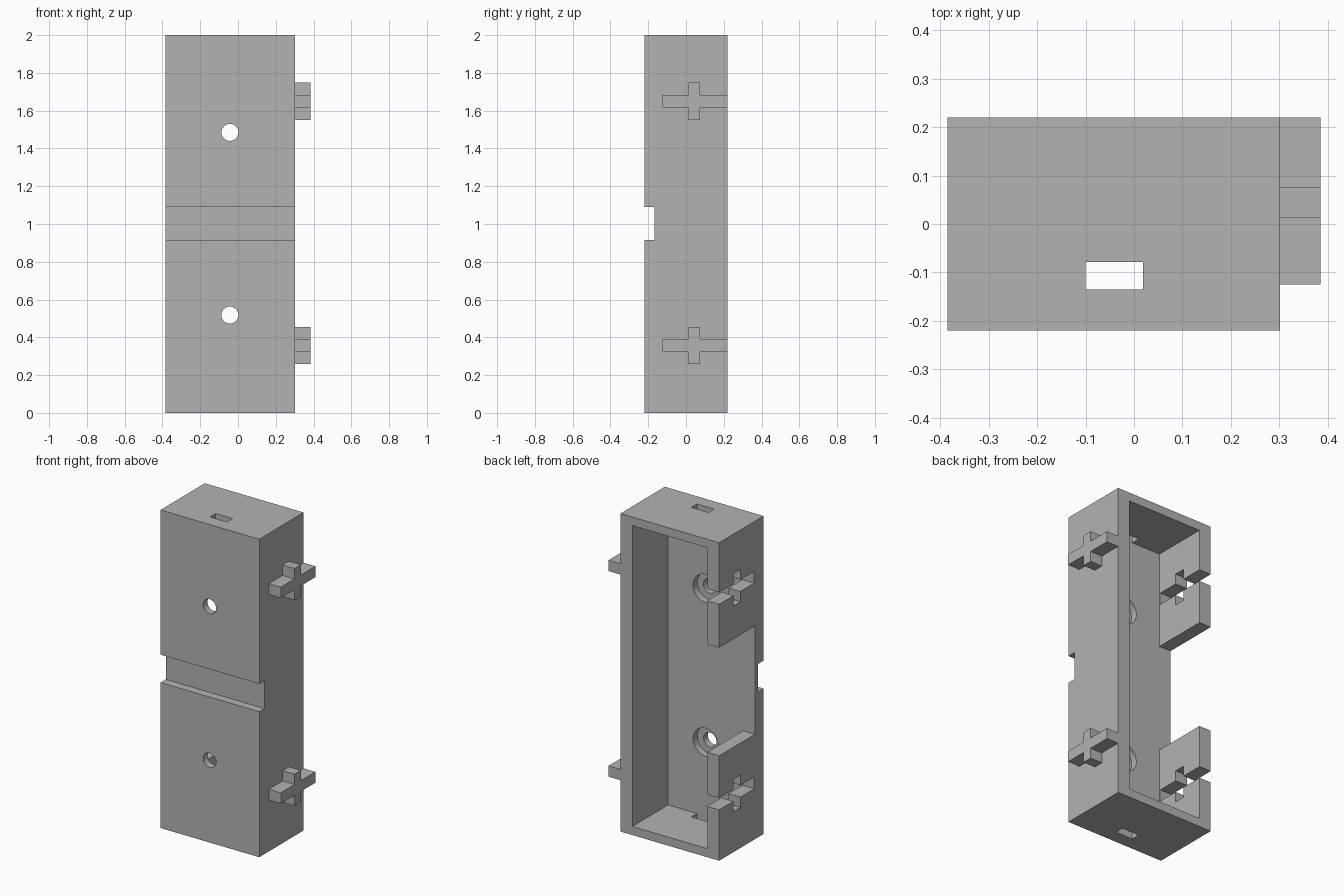
import bpy
import bmesh
from mathutils import Matrix, Vector

default = bpy.data.objects.get("Cube")
if default:
    bpy.data.objects.remove(default, do_unlink=True)

grey = bpy.data.materials.new("plain grey")
grey.use_nodes = True
colour = (0.45, 0.45, 0.45, 1)
grey.diffuse_color = colour
grey.node_tree.nodes["Principled BSDF"].inputs["Base Color"].default_value = colour

# Main dimensions
LEFT, RIGHT = 0.302, -0.385
FRONT, BACK, HEIGHT = -0.22, 0.22, 2.0
SIDE, CAP = 0.083, 0.054
FLOOR = -0.135
HOLE_X = -0.043
PEG_HEIGHTS = (0.357, 1.65)
HOLE_HEIGHTS = (0.518, 1.485)
OVER = 0.05


def finish(bm, name):
    bmesh.ops.recalc_face_normals(bm, faces=bm.faces)
    mesh = bpy.data.meshes.new(name)
    bm.to_mesh(mesh)
    bm.free()
    mesh.materials.append(grey)
    obj = bpy.data.objects.new(name, mesh)
    bpy.context.collection.objects.link(obj)
    return obj


def box(name, x, y, z):
    bm = bmesh.new()
    size = Vector((x[1] - x[0], y[1] - y[0], z[1] - z[0]))
    centre = Vector((sum(x), sum(y), sum(z))) / 2
    bmesh.ops.create_cube(bm, size=1, matrix=Matrix.Translation(centre) @ Matrix.Diagonal(size).to_4x4())
    return finish(bm, name)


def cylinder(name, radius, y, z):
    bm = bmesh.new()
    place = Matrix.Translation((HOLE_X, sum(y) / 2, z)) @ Matrix.Rotation(1.570796, 4, 'X')
    bmesh.ops.create_cone(bm, cap_ends=True, segments=48, radius1=radius, radius2=radius,
                          depth=y[1] - y[0], matrix=place)
    return finish(bm, name)


def cross(name, x, z, back, gap=0.0):
    """Cross-shaped prism along x: a long bar with a short upright."""
    bar, upright = 0.034 + gap, 0.099 + gap
    y0, y1, y2 = -0.125 - gap, 0.012 - gap, 0.075 + gap
    outline = [(y0, -bar), (y1, -bar), (y1, -upright), (y2, -upright), (y2, -bar), (back, -bar),
               (back, bar), (y2, bar), (y2, upright), (y1, upright), (y1, bar), (y0, bar)]
    bm = bmesh.new()
    face = bm.faces.new([bm.verts.new((x[0], y, z + h)) for y, h in outline])
    side = bmesh.ops.extrude_face_region(bm, geom=[face])
    verts = [v for v in side["geom"] if isinstance(v, bmesh.types.BMVert)]
    bmesh.ops.translate(bm, verts=verts, vec=(x[1] - x[0], 0, 0))
    return finish(bm, name)


def cut(target, cutter):
    mod = target.modifiers.new("cut", 'BOOLEAN')
    mod.operation = 'DIFFERENCE'
    mod.solver = 'EXACT'
    mod.object = cutter
    bpy.context.view_layer.objects.active = target
    bpy.ops.object.modifier_apply(modifier=mod.name)
    bpy.data.objects.remove(cutter, do_unlink=True)


# Housing: an open-backed box
housing = box("housing", (RIGHT, LEFT), (FRONT, BACK), (0, HEIGHT))
cut(housing, box("cavity", (RIGHT + SIDE, LEFT - SIDE), (FLOOR, BACK + OVER), (CAP, HEIGHT - CAP)))

# Groove across the front and wide window in the right wall
cut(housing, box("front_groove", (RIGHT - OVER, LEFT + OVER), (FRONT - OVER, -0.168), (0.915, 1.09)))
cut(housing, box("side_window", (RIGHT - OVER, RIGHT + SIDE + OVER), (FLOOR, BACK + OVER), (0.66, 1.34)))

# Cable slots through both end caps
for z in (0, HEIGHT):
    cut(housing, box("cable_slot", (-0.1, 0.019), (FLOOR, -0.079), (z - 0.1, z + 0.1)))

# Screw holes with counterbores on the inside
for z in HOLE_HEIGHTS:
    cut(housing, cylinder("screw_hole", 0.045, (FRONT - OVER, 0), z))
    cut(housing, cylinder("counterbore", 0.088, (FLOOR - 0.042, 0), z))

# Cross sockets in the right wall and matching pegs on the left wall
for label, z in zip(("lower", "upper"), PEG_HEIGHTS):
    cut(housing, cross("socket", (RIGHT - OVER, RIGHT + SIDE + OVER), z, BACK + OVER, 0.003))
    cross(label + "_peg", (LEFT, LEFT + SIDE), z, BACK)

# Smooth the round hole walls, keep every edge sharp
bpy.ops.object.select_all(action='DESELECT')
housing.select_set(True)
bpy.context.view_layer.objects.active = housing
bpy.ops.object.shade_smooth_by_angle(angle=0.5)
